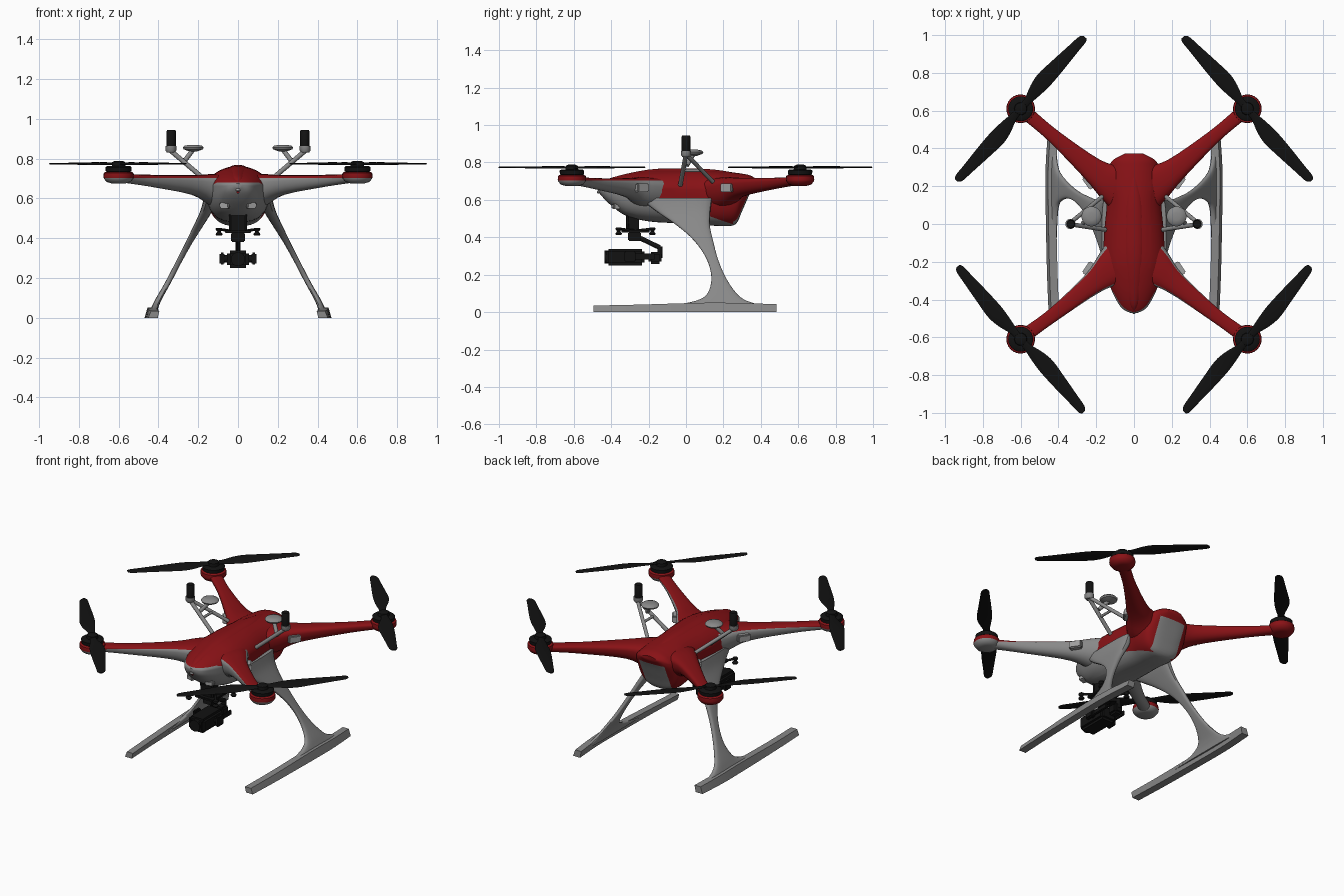
import bpy, bmesh, math
from mathutils import Vector, Matrix

if "Cube" in bpy.data.objects:
    bpy.data.objects.remove(bpy.data.objects["Cube"], do_unlink=True)


def material(name, rgb):
    m = bpy.data.materials.new(name)
    m.use_nodes = True
    m.diffuse_color = (*rgb, 1)
    node = m.node_tree.nodes["Principled BSDF"]
    node.inputs["Base Color"].default_value = (*rgb, 1)
    node.inputs["Roughness"].default_value = 0.6
    return m


RED = material("dark red", (0.25, 0.006, 0.008))
GREY = material("shell grey", (0.25, 0.25, 0.25))
PALE = material("pale grey", (0.35, 0.35, 0.35))
BLACK = material("black", (0.006, 0.006, 0.006))
X, Y, Z = Vector((1, 0, 0)), Vector((0, 1, 0)), Vector((0, 0, 1))


def finish(name, bm, mats, mirror=False, cuts=(), paint=None):
    """Cut along colour lines, colour the faces, mirror to the other side."""
    for co, no in cuts:
        geom = bm.verts[:] + bm.edges[:] + bm.faces[:]
        bmesh.ops.bisect_plane(bm, geom=geom, plane_co=co, plane_no=no)
    bmesh.ops.recalc_face_normals(bm, faces=bm.faces[:])
    if paint:
        bm.normal_update()
        for f in bm.faces:
            f.material_index = paint(f.calc_center_median(), f.normal)
    me = bpy.data.meshes.new(name)
    bm.to_mesh(me)
    bm.free()
    ob = bpy.data.objects.new(name, me)
    bpy.context.collection.objects.link(ob)
    for m in mats:
        me.materials.append(m)
    if mirror:
        ob.modifiers.new("Mirror", "MIRROR").use_mirror_merge = False
    bpy.ops.object.select_all(action="DESELECT")
    ob.select_set(True)
    bpy.context.view_layer.objects.active = ob
    bpy.ops.object.shade_smooth_by_angle(angle=math.radians(40))
    return ob


def smooth(rows, n=4):
    """Catmull-Rom curve through rows of numbers."""
    out = []
    for i in range(len(rows) - 1):
        p = [rows[max(0, min(len(rows) - 1, i + k))] for k in (-1, 0, 1, 2)]
        for j in range(n):
            t = j / n
            out.append([b + t * (c - a + t * (2 * a - 5 * b + 4 * c - d + t * (3 * (b - c) + d - a))) / 2
                        for a, b, c, d in zip(*p)])
    return out + [list(rows[-1])]


def ring(c, u, v, a, up, down=None, eu=1, ed=1, n=24):
    """Oval section with its own height and squareness above and below."""
    down = up if down is None else down
    pts = []
    for i in range(n):
        t = math.tau * i / n
        co, si = math.cos(t), math.sin(t)
        h, e = (up, eu) if si > 0 else (down, ed)
        pts.append(Vector(c) + u * a * math.copysign(abs(co) ** min(e, 1), co)
                   + v * h * math.copysign(abs(si) ** e, si))
    return pts


def loft(rings):
    bm = bmesh.new()
    vs = [[bm.verts.new(p) for p in r] for r in rings]
    n = len(vs[0])
    for a, b in zip(vs, vs[1:]):
        for i in range(n):
            bm.faces.new((a[i], a[(i + 1) % n], b[(i + 1) % n], b[i]))
    bm.faces.new(vs[0][::-1])
    bm.faces.new(vs[-1])
    return bm


def lathe(name, x, y, profile, mats, mirror=True, **kw):
    rings = [ring((x, y, z), X, Y, r, r) for r, z in profile]
    return finish(name, loft(rings), mats, mirror, **kw)


def rod(name, a, b, r, mat, mirror=True):
    a, b = Vector(a), Vector(b)
    u = (b - a).orthogonal().normalized()
    v = (b - a).normalized().cross(u)
    finish(name, loft([ring(p, u, v, r, r, n=12) for p in (a, b)]), [mat], mirror)


def box(name, c, size, mat, mirror=False, turn=0, bevel=0.006):
    bm = bmesh.new()
    bmesh.ops.create_cube(bm, size=1, matrix=Matrix.Translation(c)
                          @ Matrix.Rotation(turn, 4, "Z") @ Matrix.Diagonal((*size, 1)))
    bmesh.ops.bevel(bm, geom=bm.edges[:], offset=bevel, segments=2, affect="EDGES")
    finish(name, bm, [mat], mirror)


# Body shell: y, half width, top, widest height, bottom
body = [(-.472, .015, .675, .667, .655), (-.45, .06, .69, .665, .62), (-.4, .095, .712, .665, .57),
        (-.32, .13, .735, .665, .515), (-.2, .16, .757, .665, .485), (-.05, .158, .763, .66, .475),
        (.1, .145, .76, .655, .465), (.2, .155, .752, .65, .46), (.265, .148, .745, .65, .47),
        (.3, .135, .74, .66, .54), (.34, .11, .732, .68, .63), (.372, .05, .715, .7, .69)]
rings = [ring((0, y, m), X, Z, w, t - m, m - b, 1.25, .75, 40) for y, w, t, m, b in smooth(body)]


def shell_colour(c, n):
    if c.y > .25 and n.z < -.1 and abs(c.x) < .09 and c.z < .66:
        return 1
    return 0 if c.z > min(.68, .555 - .34 * c.y) else 1


finish("body_shell", loft(rings), [RED, GREY], paint=shell_colour,
       cuts=[((0, 0, .555), (0, .34, 1)), ((0, 0, .68), Z), ((.09, 0, 0), X),
             ((-.09, 0, 0), X), ((0, 0, .66), Z)])

# Raised spine along the top
spine = [(-.46, .012, .685), (-.4, .035, .718), (-.2, .055, .762), (0, .055, .768),
         (.15, .045, .762), (.3, .01, .738)]
finish("spine", loft([ring((0, y, t - .03), X, Z, w, .03) for y, w, t in smooth(spine)]), [RED])

# Arms: x, y, half width, top, bottom
front_rows = [(.03, -.17, .14, .72, .53), (.12, -.235, .1, .722, .56), (.22, -.315, .06, .716, .615),
              (.42, -.475, .037, .716, .655), (.55, -.57, .036, .722, .675), (.6, -.61, .04, .725, .682)]
rear_rows = [(.03, .17, .13, .72, .53), (.12, .225, .1, .722, .56), (.22, .29, .064, .718, .615),
             (.42, .46, .037, .718, .655), (.55, .57, .036, .722, .675), (.6, .61, .04, .725, .682)]
for name, rows, side in (("front_arm", front_rows, -1), ("rear_arm", rear_rows, 1)):
    across = Vector((-.63, side * .78, 0))
    rings = []
    for x, y, w, t, b in smooth(rows):
        m = t - .3 * (t - b)
        rings.append(ring((x, y, m), across, Z, w, t - m, m - b, .8, .9))
    if side < 0:
        finish(name, loft(rings), [RED, GREY], True, cuts=[((0, 0, .703), Z)],
               paint=lambda c, n: 0 if c.z > .703 else 1)
    else:
        finish(name, loft(rings), [RED], True)

# Motor pods, motors and propellers
for name, side in (("front", -1), ("rear", 1)):
    y = side * .61
    lathe(name + "_motor_pod", .6, y, [(.035, .675), (.06, .682), (.074, .7), (.076, .71),
          (.074, .728), (.066, .733)], [RED, GREY], cuts=[((0, 0, .703), Z)],
          paint=lambda c, n, s=side: 1 if s < 0 and c.z < .703 else 0)
    lathe(name + "_motor", .6, y, [(.05, .73), (.064, .735), (.066, .756), (.058, .762),
          (.034, .763), (.032, .782), (.02, .788)], [BLACK])
    # s along the blade, half chord, sweep, twist
    blade = [(.01, .018, 0, .3), (.06, .022, 0, .3), (.13, .038, .006, .28), (.2, .045, .008, .2),
             (.3, .039, .004, .14), (.42, .029, 0, .1), (.49, .023, -.003, .07), (.51, .01, -.006, .05)]
    along = Vector((-.66, side * .751, 0))
    chord = Vector((side * .751, .66, 0))
    for k, sign in (("inner", 1), ("outer", -1)):
        rings = []
        for s, w, off, tw in smooth(blade):
            u = chord * math.cos(tw) + Z * math.sin(tw) * .6
            c = Vector((.6, y, .774)) + sign * (along * s + chord * off)
            rings.append(ring(c, u * sign, Z, w, .004, n=12))
        finish(f"{name}_{k}_blade", loft(rings), [BLACK], True)

# Landing legs: height, front edge, back edge, x, half thickness
leg = [(.025, -.16, .42, .425, .018), (.045, -.02, .37, .42, .018), (.065, .065, .315, .412, .017),
       (.1, .115, .27, .395, .016), (.18, .136, .215, .35, .015), (.28, .112, .172, .298, .015),
       (.38, .045, .145, .245, .018), (.46, -.045, .128, .2, .024), (.54, -.16, .13, .158, .03),
       (.61, -.25, .14, .14, .03)]
finish("leg", loft([ring((x, (a + b) / 2, z), Y, X, (b - a) / 2, h, eu=.6, ed=.6)
                    for z, a, b, x, h in smooth(leg)]), [GREY], True)

# Skids bow outward in the middle
rings = []
for y, x, h in smooth([(-.495, .425, .035), (-.25, .435, .04), (.1, .442, .05), (.3, .442, .048), (.485, .43, .042)]):
    rings.append([Vector(p) for p in ((x - .022, y, 0), (x + .026, y, 0), (x + .012, y, h), (x - .03, y, h))])
finish("skid", loft(rings), [GREY], True)

# Antenna frames with mast and dome
top = (.345, 0, .845)
rod("antenna_front_strut", (.15, -.03, .68), top, .012, GREY)
rod("antenna_rear_strut", (.15, .16, .68), top, .011, GREY)
rod("antenna_cross_brace", (.24, -.015, .757), (.24, .085, .757), .008, GREY)
rod("dome_stem", (.27, .005, .785), (.225, .04, .845), .012, GREY)
lathe("antenna_socket", .337, 0, [(.02, .83), (.027, .84), (.027, .862)], [GREY])
lathe("antenna_mast", .335, 0, [(.022, .855), (.023, .86), (.023, .938), (.02, .943)], [BLACK])
lathe("antenna_dome", .225, .04, [(.018, .835), (.048, .846), (.053, .855), (.045, .864), (.02, .869)], [GREY])

# Sensor blocks on the arms and nose
box("front_arm_sensor", (.235, -.24, .665), (.05, .075, .045), PALE, True, .6)
box("rear_arm_sensor", (.235, .225, .665), (.05, .075, .045), PALE, True, -.6)
box("nose_sensor", (.062, -.365, .565), (.05, .06, .03), PALE, True, .3)
lathe("nose_light", 0, -.465, [(.008, .635), (.012, .64), (.008, .65)], [PALE], False)

# Gimbal mount with dampers
box("gimbal_mount", (0, -.285, .47), (.08, .07, .09), BLACK)
box("gimbal_plate", (0, -.27, .432), (.13, .15, .014), BLACK, bevel=.003)
box("yaw_motor", (0, -.275, .405), (.07, .07, .05), BLACK)
for end, y in (("front", -.36), ("rear", -.18)):
    rod(end + "_damper_arm", (.03, -.27, .435), (.095, y, .445), .007, BLACK)
    lathe(end + "_damper", .095, y, [(.014, .412), (.018, .42), (.009, .432), (.018, .445), (.014, .452)], [BLACK])
rod("mount_pin", (.04, -.31, .44), (.04, -.315, .53), .006, BLACK)

# Camera hung from a cranked arm
rod("gimbal_upper_arm", (0, -.265, .405), (0, -.14, .345), .013, BLACK, False)
rod("gimbal_lower_arm", (0, -.14, .35), (0, -.14, .29), .014, BLACK, False)
box("roll_motor", (0, -.165, .29), (.06, .07, .065), BLACK, bevel=.012)
box("camera_body", (0, -.325, .294), (.11, .205, .088), BLACK, bevel=.014)
rod("camera_lens", (0, -.41, .294), (0, -.437, .294), .036, BLACK, False)
rod("pitch_axle", (.03, -.3, .297), (.08, -.3, .297), .02, BLACK)
box("pitch_motor", (.08, -.3, .297), (.024, .06, .06), BLACK, True)
box("camera_arm", (.065, -.235, .297), (.014, .14, .03), BLACK, True, bevel=.004)
